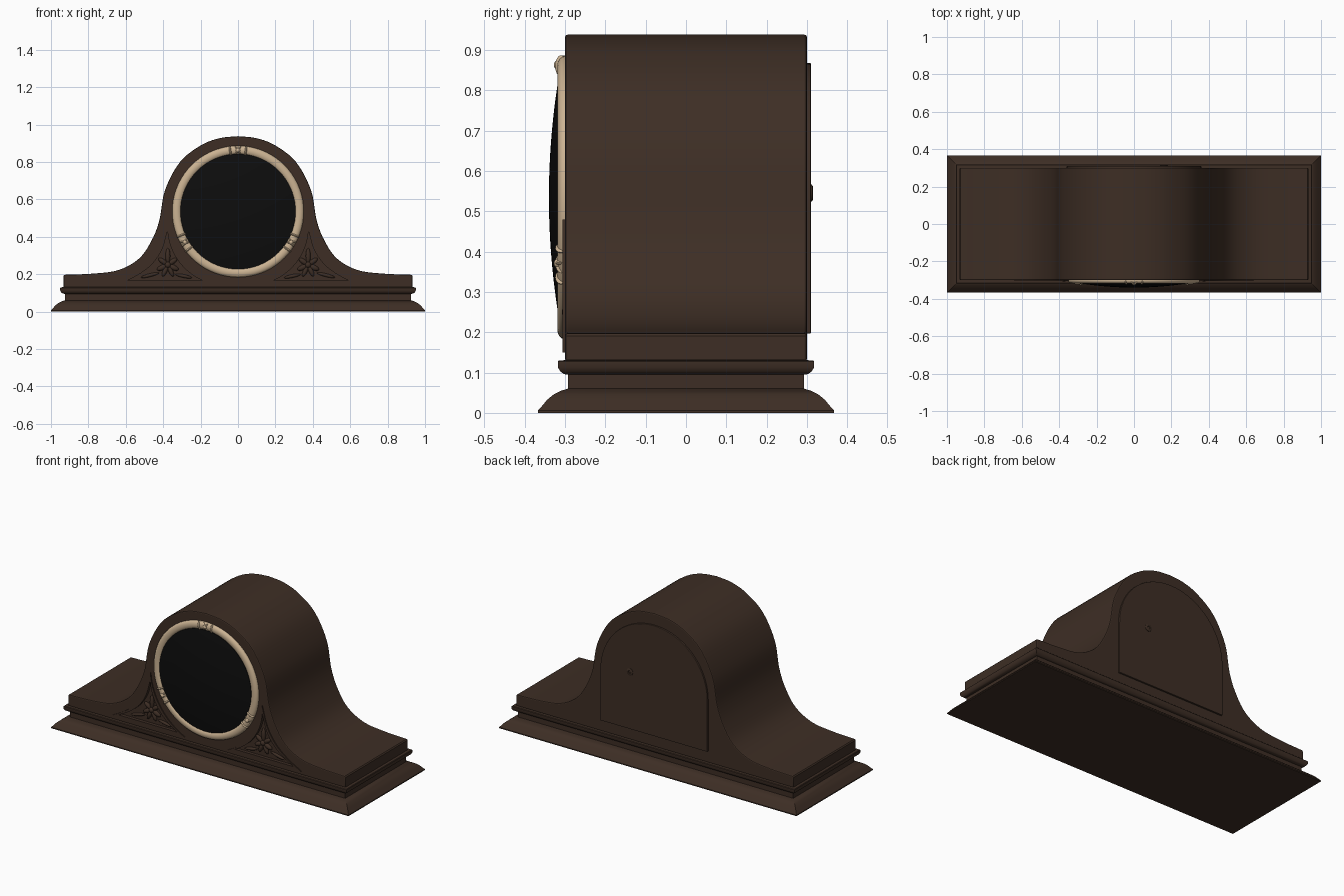
import bpy, bmesh
from math import sin, cos, pi, radians, atan2, hypot
from mathutils import Vector, Matrix

cube = bpy.data.objects.get("Cube")
if cube:
    bpy.data.objects.remove(cube, do_unlink=True)


def material(name, rgb):
    m = bpy.data.materials.new(name)
    m.use_nodes = True
    m.diffuse_color = (*rgb, 1)
    bsdf = m.node_tree.nodes["Principled BSDF"]
    bsdf.inputs["Base Color"].default_value = (*rgb, 1)
    bsdf.inputs["Roughness"].default_value = 0.6
    return m


WOOD = material("dark wood", (0.047, 0.027, 0.018))
IVORY = material("ivory", (0.60, 0.45, 0.29))
BLACK = material("black glass", (0.004, 0.004, 0.004))
CX, CZ = 0, 0.535          # dial centre
FRONT, BACK = -0.30, 0.30  # case faces


def finish(name, bm, mat, angle=35):
    bmesh.ops.recalc_face_normals(bm, faces=bm.faces)
    mesh = bpy.data.meshes.new(name)
    bm.to_mesh(mesh)
    bm.free()
    ob = bpy.data.objects.new(name, mesh)
    bpy.context.collection.objects.link(ob)
    mesh.materials.append(mat)
    smooth(ob, angle)
    return ob


def smooth(ob, angle=35):
    bpy.ops.object.select_all(action="DESELECT")
    ob.select_set(True)
    bpy.context.view_layer.objects.active = ob
    bpy.ops.object.shade_smooth_by_angle(angle=radians(angle))


def apply_modifier(ob, kind, **settings):
    mod = ob.modifiers.new(kind, kind)
    for key, value in settings.items():
        setattr(mod, key, value)
    bpy.context.view_layer.objects.active = ob
    bpy.ops.object.modifier_apply(modifier=mod.name)


def spline(pts, steps=5):
    """Smooth curve through the given 2D points."""
    p = [Vector(q) for q in pts]
    p = [2 * p[0] - p[1]] + p + [2 * p[-1] - p[-2]]
    out = []
    for a, b, c, d in zip(p, p[1:], p[2:], p[3:]):
        for i in range(steps):
            t = i / steps
            out.append(0.5 * (2 * b + (c - a) * t + (2 * a - 5 * b + 4 * c - d) * t * t
                              + (3 * b - a - 3 * c + d) * t ** 3))
    return out + [p[-2]]


def prism(name, outline, y0, y1, mat, bevel=0):
    bm = bmesh.new()
    face = bm.faces.new([bm.verts.new((x, y0, z)) for x, z in outline])
    ext = bmesh.ops.extrude_face_region(bm, geom=[face])
    verts = [v for v in ext["geom"] if isinstance(v, bmesh.types.BMVert)]
    bmesh.ops.translate(bm, verts=verts, vec=(0, y1 - y0, 0))
    ob = finish(name, bm, mat)
    if bevel:
        apply_modifier(ob, "BEVEL", width=bevel, segments=2, limit_method="ANGLE",
                       angle_limit=radians(50))
        smooth(ob)
    return ob


def lathe(name, profile, mat, centre, segments=72):
    """Turn (radius, y) points around the y axis."""
    bm = bmesh.new()
    verts = [bm.verts.new((r, y, 0)) for r, y in profile]
    edges = [bm.edges.new(pair) for pair in zip(verts, verts[1:])]
    bmesh.ops.spin(bm, geom=verts + edges, axis=(0, 1, 0), cent=(0, 0, 0),
                   angle=2 * pi, steps=segments, use_merge=True)
    bmesh.ops.remove_doubles(bm, verts=bm.verts, dist=1e-5)
    bmesh.ops.translate(bm, verts=bm.verts, vec=(centre[0], 0, centre[1]))
    return finish(name, bm, mat)


def add_blob(bm, x, y, z, size, angle=0):
    """Ellipsoid, turned in the front plane."""
    m = Matrix.Translation((x, y, z)) @ Matrix.Rotation(-angle, 4, "Y") @ Matrix.Diagonal((*size, 1))
    bmesh.ops.create_uvsphere(bm, u_segments=16, v_segments=10, radius=1, matrix=m)


# Moulded plinth: rectangular rings stacked along a (half depth, height) profile
cove = [(0.367, 0), (0.367, 0.006), (0.358, 0.016), (0.345, 0.032), (0.328, 0.046),
        (0.31, 0.055), (0.293, 0.06), (0.293, 0.095), (0.302, 0.096), (0.311, 0.102),
        (0.318, 0.113), (0.318, 0.127), (0.315, 0.13), (0.295, 0.131)]
bm = bmesh.new()
rings = [[bm.verts.new((sx * (d + 0.633), sy * d, z))
          for sx, sy in ((-1, -1), (1, -1), (1, 1), (-1, 1))] for d, z in cove]
for low, high in zip(rings, rings[1:]):
    for i in range(4):
        j = (i + 1) % 4
        bm.faces.new((low[i], low[j], high[j], high[i]))
bm.faces.new(rings[0])
bm.faces.new(rings[-1])
finish("plinth", bm, WOOD)

# Case: arched silhouette sweeping out to low shoulders
half = spline([(0.927, 0.197), (0.78, 0.203), (0.64, 0.222), (0.53, 0.283), (0.462, 0.38),
               (0.42, 0.49), (0.39, 0.65), (0.31, 0.80), (0.20, 0.888), (0.10, 0.927),
               (0, 0.938)])
half = [Vector((0.933, 0.128)), Vector((0.933, 0.191))] + half
outline = half + [Vector((-p.x, p.y)) for p in reversed(half[:-1])]
case = prism("case", outline, FRONT, BACK, WOOD, bevel=0.006)

# Carved corner panels beside the dial
a0 = atan2(0.15 - CZ, 0.145)
a1 = atan2(0.48 - CZ, 0.375)
inner = [(cos(a) * r, CZ + sin(a) * r) for a, r in
         [(a0 + (a1 - a0) * i / 14, 0.411 - 0.032 * i / 14) for i in range(15)]]
outer = spline([(0.375, 0.48), (0.41, 0.36), (0.47, 0.267), (0.55, 0.2), (0.64, 0.15)], 4)
corner = [Vector(p) for p in inner] + outer[1:]
middle = Vector((0.385, 0.235))
recess = [middle + (p - middle) * 0.8 for p in corner]

for side, sx in (("right", -1), ("left", 1)):
    def flip(pts):
        return [(sx * p.x, p.y) for p in pts]
    frame = prism(side + "_corner_frame", flip(corner), FRONT - 0.006, FRONT + 0.005, WOOD)
    cutter = prism("cutter", flip(recess), FRONT - 0.03, FRONT + 0.014, WOOD)
    for target in (frame, case):
        apply_modifier(target, "BOOLEAN", object=cutter, operation="DIFFERENCE", solver="EXACT")
        smooth(target)
    bpy.data.objects.remove(cutter, do_unlink=True)

    # Leaf spray: (angle, length, width)
    bm = bmesh.new()
    hx, hz = sx * 0.375, 0.25
    leaves = [(90, 0.085, 0.013), (35, 0.058, 0.013), (145, 0.058, 0.013), (-25, 0.06, 0.014),
              (205, 0.06, 0.014), (-65, 0.065, 0.012), (245, 0.065, 0.012)]
    for deg, length, width in leaves:
        a = radians(deg)
        add_blob(bm, hx + cos(a) * length * 0.55, FRONT + 0.010, hz + sin(a) * length * 0.55,
                 (length * 0.5, 0.012, width), a)
    add_blob(bm, hx, FRONT + 0.008, hz, (0.017, 0.016, 0.017))
    add_blob(bm, hx + sx * 0.095, FRONT + 0.012, 0.195, (0.05, 0.009, 0.009), -sx * 0.25)
    add_blob(bm, hx - sx * 0.085, FRONT + 0.012, 0.19, (0.045, 0.009, 0.009), sx * 0.2)
    finish(side + "_leaf_carving", bm, WOOD)

# Ivory bezel with a rounded section
bezel = [(0.328 - 0.0235 * cos(pi * i / 12), FRONT - 0.003 - 0.016 * sin(pi * i / 12))
         for i in range(13)]
lathe("bezel", [(bezel[0][0], FRONT + 0.004)] + bezel + [(bezel[-1][0], FRONT + 0.004)],
      IVORY, (CX, CZ))

# Domed black glass
dome = [(0.308 * i / 14, -0.340 + 0.026 * (i / 14) ** 2) for i in range(15)]
lathe("glass", dome + [(0.308, FRONT + 0.003)], BLACK, (CX, CZ))

# Ribbon ties at three places on the bezel
bm = bmesh.new()
for deg in (90, 210, 330):
    a = radians(deg)
    for offset, twist in ((-0.035, 0), (0.035, 0), (0, 0.6), (0, -0.6)):
        b = a + offset / 0.328 * 1.2
        add_blob(bm, cos(b) * 0.328, FRONT - 0.010, CZ + sin(b) * 0.328,
                 (0.027, 0.0145, 0.007), b + twist)
    add_blob(bm, cos(a) * 0.328, FRONT - 0.014, CZ + sin(a) * 0.328, (0.013, 0.014, 0.013))
finish("bezel_ribbons", bm, IVORY)

# Arched rear door with its small knob
arch = [(0.36 * cos(pi * i / 40), 0.508 + 0.36 * sin(pi * i / 40)) for i in range(41)]
prism("rear_door", [(0.36, 0.197)] + arch + [(-0.36, 0.197)], BACK - 0.01, BACK + 0.01,
      WOOD, bevel=0.003)
lathe("rear_door_knob", [(0.021, BACK + 0.005), (0.021, BACK + 0.012), (0.017, BACK + 0.0145),
                         (0.009, BACK + 0.0145), (0.007, BACK + 0.012), (0, BACK + 0.012)],
      WOOD, (0.16, 0.545), 24)
